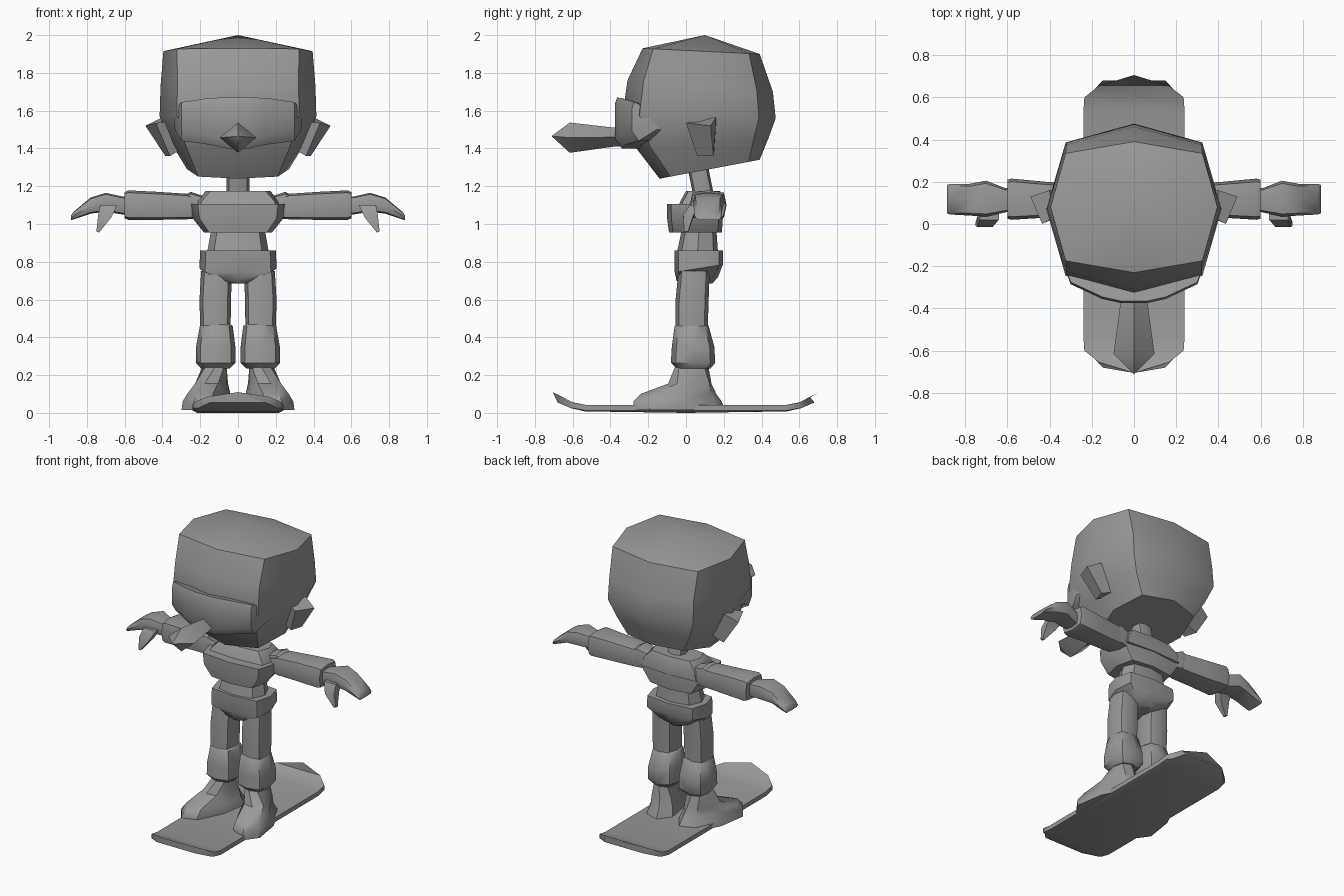
import bpy, bmesh, math

grey = bpy.data.materials.new("plain grey")
grey.diffuse_color = (0.32, 0.32, 0.32, 1)


def loft(name, rings, mirror=False, angle=42):
    """Skin a stack of equal-sized point rings and cap both ends."""
    bm = bmesh.new()
    rows = [[bm.verts.new(p) for p in r] for r in rings]
    n = len(rows[0])
    for a, b in zip(rows, rows[1:]):
        for i in range(n):
            j = (i + 1) % n
            bm.faces.new((a[i], a[j], b[j], b[i]))
    bm.faces.new(rows[0][::-1])
    bm.faces.new(rows[-1])
    bmesh.ops.remove_doubles(bm, verts=bm.verts, dist=0.0005)
    bmesh.ops.recalc_face_normals(bm, faces=bm.faces)
    me = bpy.data.meshes.new(name)
    bm.to_mesh(me)
    bm.free()
    ob = bpy.data.objects.new(name, me)
    bpy.context.collection.objects.link(ob)
    me.materials.append(grey)
    bpy.ops.object.select_all(action='DESELECT')
    ob.select_set(True)
    bpy.context.view_layer.objects.active = ob
    bpy.ops.object.shade_smooth_by_angle(angle=math.radians(angle))
    if mirror:
        ob.modifiers.new("mirror", 'MIRROR').use_mirror_merge = False
    return ob


def units(d):
    return [(1, 0), (d, d), (0, 1), (-d, d), (-1, 0), (-d, -d), (0, -1), (d, -d)]


def flat(x, y0, y1, z, rx, tilt=0, d=0.78, turn=0):
    """Eight-sided level ring; tilt raises the back, turn spins it."""
    cy, ry = (y0 + y1) / 2, (y1 - y0) / 2
    c, s = math.cos(turn), math.sin(turn)
    out = []
    for u, v in units(d):
        a, b = u * rx, v * ry
        out.append((x + a * c - b * s, cy + a * s + b * c, z + tilt * v))
    return out


def cross(x, y0, y1, z0, z1, d=0.85):
    """Eight-sided upright ring across an arm."""
    return [(x, (y0 + y1) / 2 + u * (y1 - y0) / 2, (z0 + z1) / 2 + v * (z1 - z0) / 2)
            for u, v in units(d)]


# Head
loft("head", [
    flat(0, -0.14, 0.39, 1.29, 0.27, 0.05),
    flat(0, -0.27, 0.435, 1.43, 0.355, 0.02),
    flat(0, -0.335, 0.475, 1.57, 0.415, -0.01),
    flat(0, -0.31, 0.46, 1.73, 0.41, -0.03),
    flat(0, -0.23, 0.39, 1.915, 0.395, -0.015, 0.82),
    [(0, 0.1, 2.0)] * 8], angle=40)

# Goggles wrapped round the face: x, front y, bottom z, top z
cols = [(0.335, -0.19, 1.50, 1.60), (0.30, -0.285, 1.44, 1.645), (0.15, -0.355, 1.42, 1.667),
        (0.06, -0.375, 1.40, 1.67)]
cols = [(-x, y, a, b) for x, y, a, b in cols] + cols[::-1]
loft("goggles", [[(x, y + 0.035, a), (x, y, a + 0.05), (x, y, b - 0.03), (x, y + 0.01, b),
                  (x * 0.92, y + 0.13, b - 0.03), (x * 0.92, y + 0.13, a)]
                 for x, y, a, b in cols])

# Long pointed nose
loft("nose", [[(w, y, z), (0, y, z + h), (-w, y, z), (0, y, z - h)] for y, z, w, h in
              [(-0.28, 1.46, 0.06, 0.045), (-0.38, 1.46, 0.065, 0.05),
               (-0.615, 1.457, 0.097, 0.08), (-0.71, 1.465, 0.002, 0.002)]], angle=60)

# Ears
loft("ear", [
    [(0.38, 0.03, 1.54), (0.40, 0.16, 1.565), (0.31, 0.15, 1.39), (0.31, 0.06, 1.39)],
    [(0.435, 0.0, 1.535), (0.49, 0.13, 1.52), (0.385, 0.145, 1.36), (0.36, 0.06, 1.36)]],
    mirror=True, angle=30)

# Neck and torso
loft("neck", [flat(0, 0.04, 0.15, 1.14, 0.06), flat(0, 0.01, 0.12, 1.29, 0.06)])
loft("shoulders", [flat(0, -0.05, 0.2, 1.06, 0.23, 0, 0.9), flat(0, -0.03, 0.2, 1.12, 0.22, 0, 0.88),
                   flat(0, 0.0, 0.18, 1.175, 0.17, 0, 0.85)])
loft("jacket_chest", [flat(0, -0.09, 0.19, 0.955, 0.18, 0, 0.85), flat(0, -0.1, 0.195, 1.03, 0.24, 0, 0.85),
                      flat(0, -0.1, 0.19, 1.105, 0.25, 0, 0.85)])
loft("waist", [flat(0, -0.05, 0.17, 0.84, 0.165), flat(0, -0.02, 0.16, 0.98, 0.14)])
loft("pelvis", [flat(0, -0.04, 0.14, 0.685, 0.05), flat(0, -0.05, 0.17, 0.71, 0.13, 0.01),
                flat(0, -0.06, 0.195, 0.765, 0.205, 0.02, 0.85), flat(0, -0.06, 0.195, 0.86, 0.2, 0, 0.85)])

# Arms
loft("shoulder_joint", [cross(0.16, 0.06, 0.17, 1.04, 1.14), cross(0.25, 0.04, 0.19, 1.03, 1.17),
                        cross(0.29, 0.06, 0.18, 1.05, 1.15)], mirror=True)
loft("sleeve", [cross(0.19, 0.05, 0.18, 1.03, 1.13), cross(0.27, 0.03, 0.19, 1.025, 1.16),
                cross(0.42, 0.03, 0.2, 1.022, 1.17), cross(0.58, 0.02, 0.215, 1.022, 1.178),
                cross(0.6, 0.025, 0.21, 1.03, 1.168)], mirror=True)
loft("hand", [cross(0.57, 0.06, 0.17, 1.05, 1.145), cross(0.61, 0.055, 0.17, 1.05, 1.145),
              cross(0.70, 0.035, 0.205, 1.065, 1.165), cross(0.78, 0.04, 0.19, 1.055, 1.14),
              cross(0.87, 0.045, 0.19, 1.025, 1.065), cross(0.885, 0.05, 0.185, 1.02, 1.045)],
     mirror=True)
loft("thumb", [[(0.64, 0.02, 1.10), (0.73, 0.02, 1.10), (0.73, 0.09, 1.10), (0.64, 0.09, 1.10)],
               [(0.67, -0.015, 1.035), (0.74, -0.015, 1.05), (0.74, 0.04, 1.05), (0.67, 0.04, 1.035)],
               [(0.735, -0.01, 0.955), (0.75, -0.01, 0.96), (0.75, 0.01, 0.96), (0.735, 0.01, 0.955)]],
     mirror=True)

# Legs
loft("thigh", [flat(0.12, -0.055, 0.115, 0.44, 0.08), flat(0.12, -0.055, 0.12, 0.6, 0.084),
               flat(0.115, -0.04, 0.125, 0.75, 0.08)], mirror=True)
loft("trouser_shin", [flat(0.12, -0.05, 0.13, 0.235, 0.075), flat(0.118, -0.08, 0.155, 0.265, 0.105),
                      flat(0.118, -0.075, 0.15, 0.35, 0.104), flat(0.115, -0.06, 0.12, 0.46, 0.087),
                      flat(0.115, -0.05, 0.11, 0.47, 0.075)], mirror=True)

# Boots turned outward
t = 0.3
loft("boot", [flat(0.16, -0.29, 0.22, 0.015, 0.115, 0, 0.75, t), flat(0.16, -0.29, 0.2, 0.06, 0.11, 0, 0.75, t),
              flat(0.155, -0.25, 0.17, 0.10, 0.095, 0, 0.75, t), flat(0.14, -0.1, 0.14, 0.155, 0.085, 0, 0.75, t),
              flat(0.125, -0.06, 0.12, 0.24, 0.065, 0, 0.75)], mirror=True)

# Snow board with raised pointed ends: edge y, middle y, half width, edge z, middle z
half = [(0.0, 0.0, 0.24, 0.012, 0.0), (0.53, 0.54, 0.24, 0.012, 0.008), (0.60, 0.62, 0.235, 0.025, 0.03),
        (0.655, 0.705, 0.165, 0.055, 0.08)]
rows = [(-a, -b, w, e, m) for a, b, w, e, m in half[:0:-1]] + half
loft("board", [[(-w, a, e), (-w * 0.9, (a + b) / 2, min(e, m)), (w * 0.9, (a + b) / 2, min(e, m)), (w, a, e),
                (w, a, e + 0.03), (0, b, max(e, m) + 0.03), (-w, a, e + 0.03)] for a, b, w, e, m in rows],
     angle=50)
